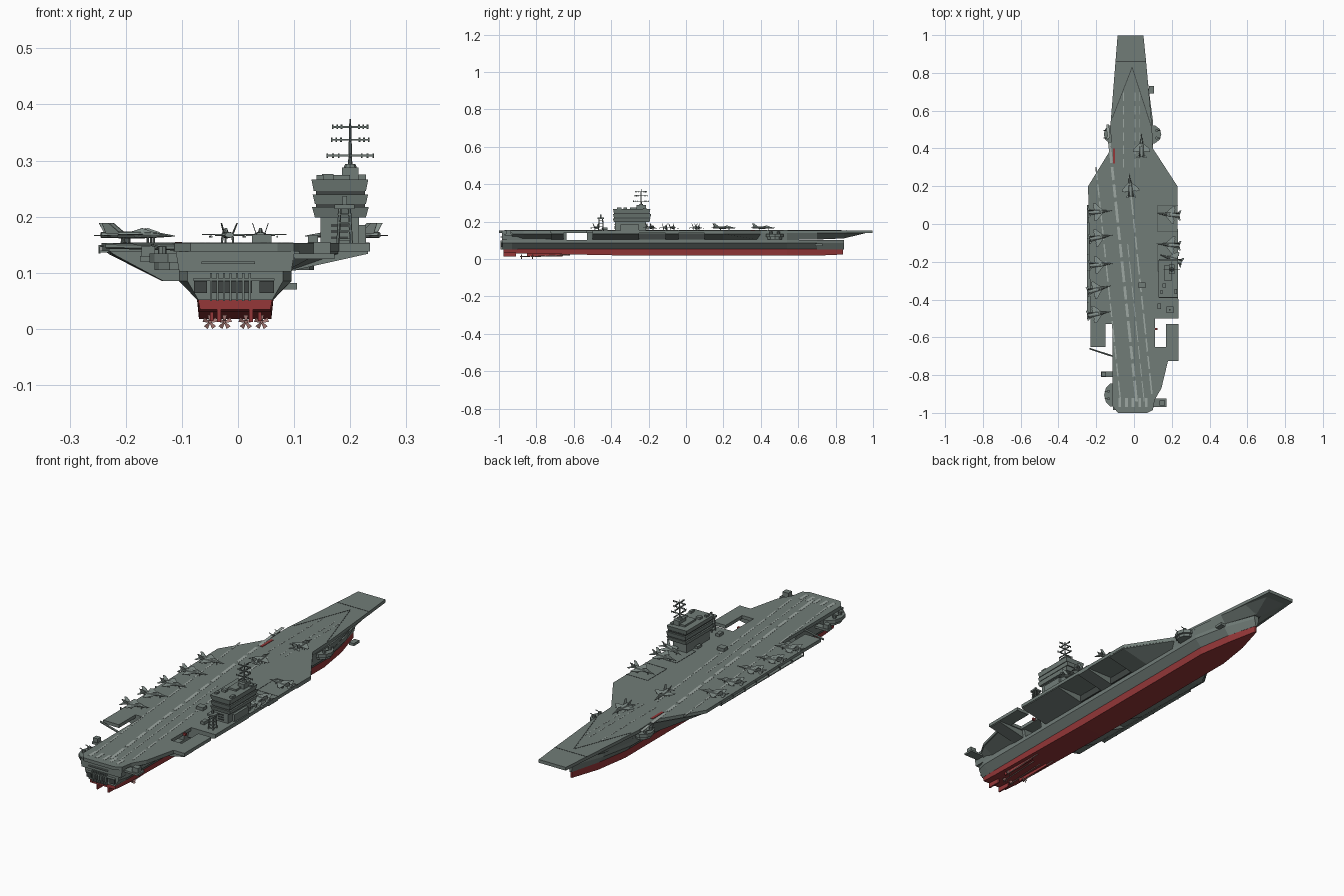
import bpy, bmesh, math
from mathutils import Vector, Matrix

def material(name, r, g, b):
    m = bpy.data.materials.new(name)
    m.diffuse_color = (r, g, b, 1)
    return m

GREY = material("ship grey", .165, .203, .187)
MARK = material("marking grey", .34, .39, .365)
JET = material("aircraft grey", .24, .29, .27)
DARK = material("dark opening", .05, .06, .057)
RED = material("hull red", .30, .038, .04)
BRONZE = material("propeller bronze", .36, .18, .165)

# ---------- helpers ----------
def finish(name, bm, mat):
    bmesh.ops.recalc_face_normals(bm, faces=bm.faces[:])
    me = bpy.data.meshes.new(name)
    bm.to_mesh(me)
    bm.free()
    me.materials.append(mat)
    ob = bpy.data.objects.new(name, me)
    bpy.context.collection.objects.link(ob)
    return ob

def add_loft(bm, sections):
    rings = [[bm.verts.new(p) for p in s] for s in sections]
    n = len(rings[0])
    for a, b in zip(rings, rings[1:]):
        for i in range(n):
            j = (i + 1) % n
            bm.faces.new((a[i], a[j], b[j], b[i]))
    bm.faces.new(rings[0])
    bm.faces.new(rings[-1])

def add_prism(bm, pts, z0, z1):
    add_loft(bm, [[(x, y, z) for x, y in pts] for z in (z0, z1)])

def add_box(bm, x0, x1, y0, y1, z0, z1, flare=0):
    f = flare
    add_loft(bm, [[(x0, y0, z0), (x1, y0, z0), (x1, y1, z0), (x0, y1, z0)],
                  [(x0-f, y0-f, z1), (x1+f, y0-f, z1), (x1+f, y1+f, z1), (x0-f, y1+f, z1)]])

def add_bar(bm, p, q, r, sides=6, r2=None):
    p, q = Vector(p), Vector(q)
    m = Matrix.Translation((p+q)/2) @ (q-p).to_track_quat('Z', 'Y').to_matrix().to_4x4()
    bmesh.ops.create_cone(bm, cap_ends=True, segments=sides, radius1=r,
                          radius2=r if r2 is None else r2, depth=(q-p).length, matrix=m)

def boxes(name, mat, *rows):
    bm = bmesh.new()
    for r in rows:
        add_box(bm, *r)
    return finish(name, bm, mat)

def loft(name, mat, sections):
    bm = bmesh.new()
    add_loft(bm, sections)
    return finish(name, bm, mat)

def station(y, cx, prof):      # mirrored section from (half width, z) points
    return [(cx+w, y, z) for w, z in prof] + [(cx-w, y, z) for w, z in reversed(prof)]

# ---------- hull ----------
CX = -.005
loft("red_lower_hull", RED, [station(y, CX, [(w*.95, zb), (w, .052)]) for y, w, zb in
     [(-.975, .066, .035), (-.9, .068, .03), (-.3, .068, .018), (.54, .068, .018), (.7, .042, .018), (.84, .004, .024)]])
loft("hull_flare", GREY, [station(y, CX, [(w, .052), (k, .085), (k, .102)]) for y, w, k in
     [(-.98, .066, .085), (-.93, .068, .1), (.54, .068, .1), (.7, .042, .066), (.845, .004, .012)]])
for name, y0, y1 in (("hangar_aft", -.985, -.64), ("hangar_fore", -.53, .54)):
    loft(name, GREY, [station(y, CX, [(.1, .102), (.106, .138)]) for y in (y0, y1)])
loft("bow_flare", GREY, [station(y, c, [(a, z), (b, .139 if y < .9 else .15)]) for y, c, a, z, b in
     [(.54, CX, .1, .102, .106), (.7, -.01, .066, .104, .09), (.845, -.015, .012, .11, .078), (.995, -.019, .062, .147, .068)]])

# ---------- side sponsons ----------
def starboard(y, x):
    return [(.08, y, .1), (x, y, .134), (x, y, .139), (.08, y, .139)]

def port(y, x):
    k = -.1 + (x+.1)*.25
    return [(-.09, y, .085), (k, y, .085), (x+.01, y, .132), (x, y, .139), (-.09, y, .139)]

loft("starboard_sponson_fore", GREY, [starboard(.4, .1), starboard(.2, .228), starboard(.1, .23)])
for y0, y1 in ((-.04, -.11), (-.25, -.5), (-.655, -.72)):
    loft("starboard_sponson", GREY, [starboard(y0, .232), starboard(y1, .232)])
loft("starboard_quarter", GREY, [starboard(-.72, .178), starboard(-.87, .143), starboard(-.93, .11)])
loft("port_sponson_fore", GREY, [port(.4, -.115), port(.2, -.238), port(.05, -.236)])
for y0, y1 in ((.05, -.22), (-.34, -.53)):
    loft("port_sponson", GREY, [port(y0, -.234), port(y1, -.23)])
boxes("hangar_doors", DARK, (.09, .103, -.04, .1, .104, .136), (.09, .103, -.25, -.11, .104, .136),
      (-.114, -.1, -.34, -.22, .104, .136))

# ---------- flight deck ----------
bm = bmesh.new()
add_prism(bm, [(-.087, .997), (.05, .997), (.064, .86), (.095, .52), (.1, .4), (.23, .2), (.235, -.5),
               (.112, -.5), (.112, -.65), (.17, -.65), (.17, -.53), (.235, -.53), (.235, -.725),
               (.18, -.725), (.145, -.87), (.11, -.93), (.1, -.985), (.07, -1), (-.085, -1),
               (-.113, -.965), (-.115, -.53), (-.15, -.53), (-.15, -.65), (-.23, -.65), (-.23, -.53),
               (-.243, .2), (-.12, .4), (-.125, .52), (-.098, .86)], .138, .153)
finish("flight_deck", bm, GREY)

# painted deck lines
def stripe(bm, p, q, w, z=.1538):
    p, q = Vector(p), Vector(q)
    d = (q-p).normalized()
    n = Vector((-d.y, d.x))*w/2
    add_prism(bm, [tuple(v) for v in (p-n, q-n, q+n, p+n)], .1525, z)

bm = bmesh.new()
SLOPE = -.105
for x0, w, ya, yb in ((-.07, .007, -.94, .3), (.015, .014, -.94, .5), (.1, .008, -.9, .2), (.055, .005, -.94, -.1)):
    y, k = ya, 0
    while y < yb:
        e = y + (.07 if k % 3 else .11)
        stripe(bm, (x0+(y+.95)*SLOPE, y), (x0+(e+.95)*SLOPE, e), w)
        y, k = e+.022, k+1
for x in (-.055, .005, .03):
    for i in range(6):
        stripe(bm, (x, .3+i*.07), (x, .345+i*.07), .004)
for i in range(5):
    stripe(bm, (-.075+i*.035, -.97), (-.075+i*.035, -.92), .014)
finish("deck_markings", bm, MARK)
bm = bmesh.new()
for a, b in (((-.01, .83), (-.115, .56)), ((-.01, .83), (.09, .52)), ((-.098, .86), (.064, .86))):
    stripe(bm, a, b, .004)
for y0, y1 in ((-.04, .1), (-.25, -.11)):
    for a, b in (((.125, y0), (.125, y1)), ((.125, y0), (.234, y0)), ((.125, y1), (.234, y1))):
        stripe(bm, a, b, .003)
finish("deck_seams", bm, DARK)
boxes("warning_plate", RED, (-.112, -.1, .32, .4, .152, .155), (.108, .125, -.56, -.55, .14, .15))

# ---------- tubs and platforms around the edge ----------
def tub(name, x, y, rx, ry):
    bm = bmesh.new()
    for s, z0, z1 in ((.8, .105, .118), (1, .118, .134)):
        add_prism(bm, [(x+s*rx*math.cos(i*math.pi/5), y+s*ry*math.sin(i*math.pi/5)) for i in range(10)], z0, z1)
    side = 1 if rx > 0 else -1
    for d in (-.02, .02):
        add_bar(bm, (x+side*.025, y+d, .134), (x+side*.025, y+d, .147), .008, 8)
        add_bar(bm, (x+side*.025, y+d, .144), (x+side*.045, y+d, .15), .002)
    finish(name, bm, GREY)

tub("gun_tub_bow_starboard", .095, .475, .05, .05)
tub("gun_tub_bow_port", -.115, .475, -.045, .05)
tub("gun_tub_stern_port", -.11, -.905, -.048, .065)
boxes("edge_platforms", GREY, (.1, .172, -.97, -.925, .125, .134), (.135, .165, -.962, -.935, .134, .155),
      (-.175, -.1, -.81, -.78, .12, .13), (-.172, -.148, -.807, -.783, .13, .148),
      (.08, .105, .69, .73, .07, .082), (-.248, -.23, -.5, .1, .136, .14))
bm = bmesh.new()
add_bar(bm, (-.235, -.66, .148), (-.112, -.7, .145), .005)
for i in range(8):
    y = -.5+i*.085
    add_bar(bm, (-.24, y, .148), (-.247, y, .148), .002)
    add_bar(bm, (-.247, y, .15), (-.247, y, .134), .002)
finish("boom_and_antennas", bm, GREY)

# ---------- stern details ----------
boxes("stern_openings", DARK, (-.078, -.055, -.988, -.97, .064, .085), (-.05, .025, -.988, -.97, .064, .085),
      (.038, .064, -.988, -.97, .064, .085))
boxes("stern_ribs", GREY, *[(-.05+i*.0115, -.046+i*.0115, -.992, -.97, .05, .1) for i in range(7)],
      (-.08, .065, -.993, -.97, .086, .09), (-.065, .03, -.993, -.97, .116, .12))
boxes("rudders", RED, (-.037, -.03, -.975, -.91, .012, .045), (.02, .027, -.975, -.91, .012, .045),
      (-.05, -.044, -.85, -.66, .014, .03), (.036, .042, -.85, -.66, .014, .03))
bm = bmesh.new()
for x, y in ((-.05, -.82), (-.024, -.88), (.014, -.88), (.042, -.82)):
    add_bar(bm, (x, y-.008, .0125), (x, y+.2, .022), .003)
    for k in range(5):
        a = k*math.tau/5 + math.pi/2
        d, t = Vector((math.cos(a), 0, math.sin(a))), Vector((-math.sin(a), .5, math.cos(a)))*.004
        c, h = Vector((x, y, .0125)), Vector((0, .001, 0))
        add_loft(bm, [[tuple(c+d*r+t*s*w+h*u) for s, u in ((-1, -1), (1, -1), (1, 1), (-1, 1))]
                      for r, w in ((.002, .4), (.0125, 1.1))])
finish("propellers", bm, BRONZE)

# ---------- island ----------
boxes("island_tower", GREY, (.147, .216, -.38, -.215, .15, .2), (.155, .222, -.37, -.22, .2, .262),
      (.21, .228, -.35, -.25, .15, .185), (.137, .228, -.386, -.195, .199, .217, .005),
      (.137, .228, -.386, -.19, .223, .24, .004), (.135, .228, -.386, -.195, .246, .266, .004),
      (.16, .2, -.3, -.22, .266, .274), (.185, .215, -.265, -.215, .266, .288))
boxes("island_windows", DARK, (.139, .226, -.384, -.193, .217, .2235), (.139, .226, -.384, -.193, .24, .2465),
      *[(.166+i*.0, .196, -.3825, -.37, .16+i*.011, .165+i*.011) for i in range(3)])
boxes("roof_equipment", GREY, (.14, .152, -.37, -.35, .266, .274), (.215, .228, -.37, -.345, .266, .275),
      (.15, .17, -.335, -.315, .266, .276), (.214, .228, -.23, -.21, .266, .273))
bm = bmesh.new()
MY = -.24
add_bar(bm, (.2, MY, .285), (.2, MY, .374), .004, 8, .0015)
add_bar(bm, (.2, MY, .287), (.2, MY, .294), .012, 8, .009)
for z, r in ((.309, .041), (.337, .033), (.36, .031)):
    add_box(bm, .2-r, .2+r, MY-.002, MY+.002, z-.0015, z+.0015)
    add_box(bm, .198, .202, MY-r, MY+r, z-.0015, z+.0015)
    for s in (-1, -.75, -.5, .5, .75, 1):
        add_bar(bm, (.2+s*r, MY, z-.004), (.2+s*r, MY, z+.004), .0018)
        add_bar(bm, (.2, MY+s*r, z-.004), (.2, MY+s*r, z+.004), .0018)
finish("mast", bm, GREY)
# lattice radar tower behind the island
bm = bmesh.new()
for x in (.178, .202):
    for y in (-.468, -.442):
        add_bar(bm, (x, y, .15), (.19+(x-.19)*.7, -.455+(y+.455)*.7, .215), .003)
for i in range(4):
    add_box(bm, .177, .203, -.469, -.441, .158+i*.015, .161+i*.015)
add_box(bm, .172, .208, -.472, -.438, .214, .222)
add_box(bm, .186, .194, -.459, -.451, .222, .237)
finish("radar_tower", bm, GREY)
boxes("deck_tractors", GREY, (.125, .143, -.45, -.42, .154, .167), (.025, .06, -.34, -.31, .154, .168),
      (.13, .143, -.3, -.27, .154, .165))

# ---------- parked aircraft, nose towards +y ----------
bm = bmesh.new()
add_loft(bm, [[(w*math.cos(i*math.pi/4), y, z+h*math.sin(i*math.pi/4)) for i in range(8)] for y, w, h, z in
              [(-.055, .008, .005, .014), (-.02, .012, .006, .014), (.012, .01, .006, .014),
               (.035, .005, .005, .014), (.068, .0008, .0008, .012)]])
add_loft(bm, [[(w*c, y, .017+h*s) for c, s in ((-1, 0), (-.5, 1), (.5, 1), (1, 0))]
              for y, w, h in ((.0, .003, .003), (.02, .005, .009), (.04, .002, .002))])
for s in (-1, 1):
    add_prism(bm, [(s*.008, .02), (s*.046, -.016), (s*.046, -.028), (s*.008, -.026)], .0135, .0155)
    add_prism(bm, [(s*.006, -.036), (s*.026, -.054), (s*.026, -.062), (s*.006, -.056)], .0125, .014)
    add_loft(bm, [[(s*x+d, y, z) for d in (-.0008, .0008) for y in ((a, b) if d < 0 else (b, a))]
                  for x, z, a, b in ((.008, .017, -.022, -.048), (.014, .035, -.044, -.056))])
    add_bar(bm, (s*.01, -.015, 0), (s*.009, -.015, .012), .002)
    add_bar(bm, (s*.03, -.03, .011), (s*.03, .0, .011), .002)
add_bar(bm, (0, .03, 0), (0, .03, .012), .002)
jet = finish("jet", bm, JET)

spots = [(-.185, .065, -85), (-.18, -.07, -80), (-.18, -.215, -85), (-.19, -.345, -75), (-.19, -.475, -80),
         (.04, .41, 0), (-.02, .2, 5), (.187, .05, 85), (.187, -.11, 85), (.2, -.185, 70)]
for i, (x, y, a) in enumerate(spots):
    ob = jet if i == 0 else jet.copy()
    if i:
        bpy.context.collection.objects.link(ob)
    ob.name = "jet_%d" % (i+1)
    ob.location = (x, y, .1535)
    ob.rotation_euler = (0, 0, math.radians(a))
